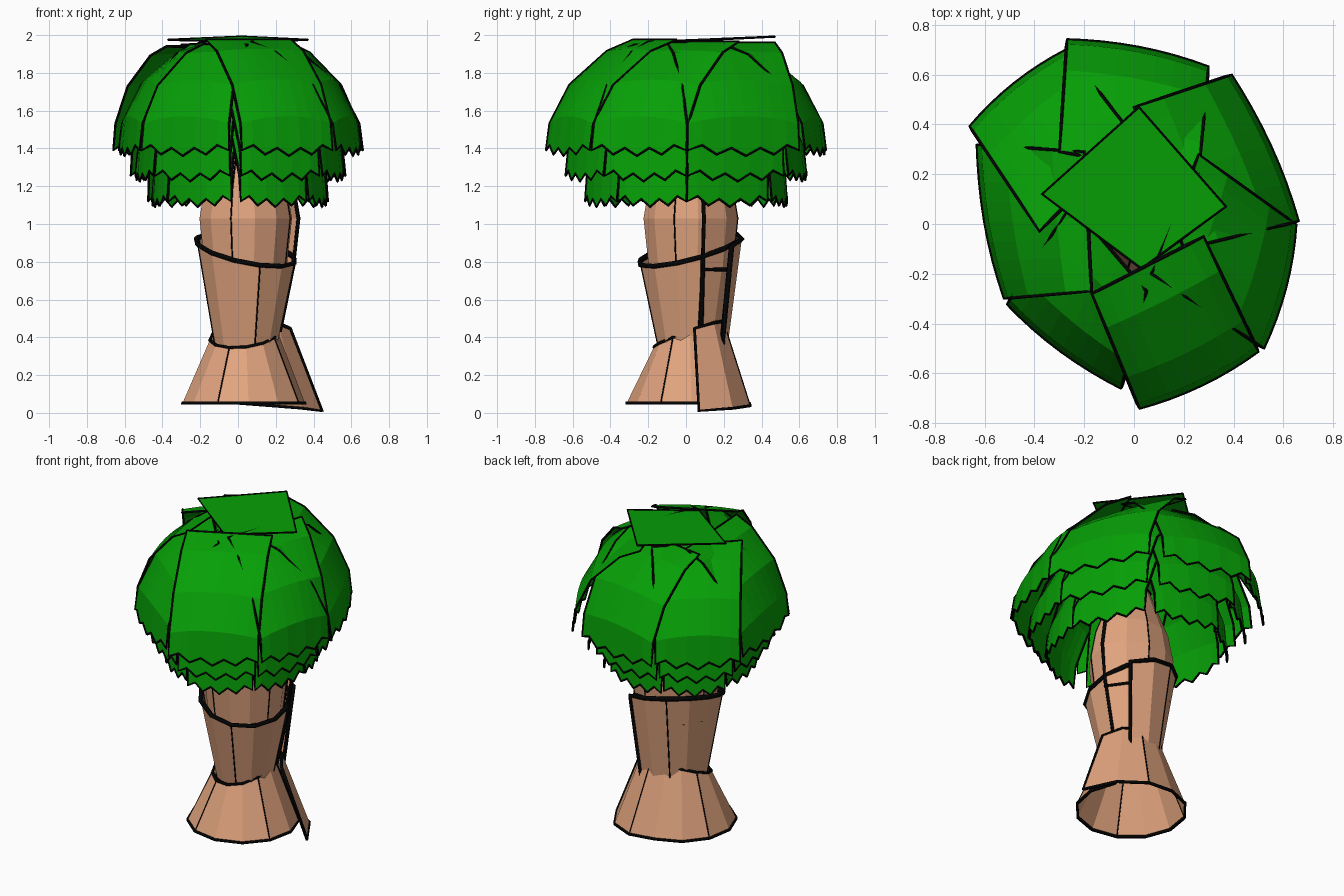
import bpy
from math import cos, sin, radians
from mathutils import Vector

if "Cube" in bpy.data.objects:
    bpy.data.objects.remove(bpy.data.objects["Cube"], do_unlink=True)


def material(name, color):
    m = bpy.data.materials.new(name)
    m.use_nodes = True
    m.diffuse_color = (*color, 1)
    m.node_tree.nodes["Principled BSDF"].inputs["Base Color"].default_value = (*color, 1)
    return m


GREEN = material("leaf green", (0.002, 0.35, 0.002))
BARK = material("bark tan", (0.75, 0.37, 0.21))
BLACK = material("outline black", (0.001, 0.001, 0.001))


def outline(name, paths, radius, cyclic):
    """Thin black square tubes along the given paths."""
    cu = bpy.data.curves.new(name, "CURVE")
    cu.dimensions = "3D"
    cu.bevel_depth = radius
    cu.bevel_resolution = 0
    for path in paths:
        sp = cu.splines.new("POLY")
        sp.points.add(len(path) - 1)
        for p, co in zip(sp.points, path):
            p.co = (*co, 1)
        sp.use_cyclic_u = cyclic
    cu.materials.append(BLACK)
    bpy.context.collection.objects.link(bpy.data.objects.new(name, cu))


def sheet(name, point, nu, nv, mat, edge):
    """Open grid of faces from point(column, row), with an outlined border."""
    grid = [[point(i, j) for j in range(nv + 1)] for i in range(nu + 1)]
    n = nv + 1
    faces = [(i * n + j, i * n + j + 1, (i + 1) * n + j + 1, (i + 1) * n + j)
             for i in range(nu) for j in range(nv)]
    me = bpy.data.meshes.new(name)
    me.from_pydata([p for col in grid for p in col], [], faces)
    me.materials.append(mat)
    bpy.context.collection.objects.link(bpy.data.objects.new(name, me))
    border = (grid[0] + [col[-1] for col in grid[1:]]
              + grid[-1][-2::-1] + [col[0] for col in grid[-2:0:-1]])
    outline(name + "_edge", [border], edge, True)
    return grid


# Trunk: three overlapping wraps of bark, each profile listed top to bottom
def bark_wrap(name, center, profile, start, flare, tilt, edge, drop=0.0):
    steps, sweep = 13, 385

    def point(i, j):
        turn = sweep * i / steps
        a = radians(start + turn)
        flap = max(0, 1 - turn / 90)
        r, z = profile[j]
        low = j / (len(profile) - 1)
        r += flap * (flare[0] * (1 - low) + flare[1] * low)
        x, y = r * cos(a), r * sin(a)
        z += (tilt[0] * x + tilt[1] * y) * (1 - low) - drop * flap * low
        return (center[0] + x, center[1] + y, z)

    grid = sheet(name, point, steps, len(profile) - 1, BARK, edge)
    outline(name + "_creases", grid[2:-1:3], 0.004, False)


bark_wrap("lower_trunk", (0.03, 0.01), [(0.18, 0.41), (0.325, 0.052)],
          8, (0.07, 0.095), (0.1, 0.35), 0.01, 0.041)
bark_wrap("middle_trunk", (0.04, 0.015), [(0.265, 0.86), (0.165, 0.33)],
          50, (0.03, 0.06), (-0.2, 0.25), 0.015)
bark_wrap("upper_trunk", (0.04, 0.02),
          [(0.11, 1.5), (0.22, 1.2), (0.25, 1.03), (0.22, 0.76)],
          15, (0.04, 0.04), (0, 0), 0.012)
outline("middle_trunk_seam", [[(0.3, 0.09, 0.82), (0.22, 0.08, 0.43)]], 0.012, False)


# Canopy: seven drooping leaf panels in three nested tiers with toothed hems
PROFILE = [(0.0, 1.95), (0.3, 1.91), (0.73, 1.76), (0.96, 1.57), (1.0, 1.38)]


def leaf(name, corners, lift, tier):
    top_a, top_b, hem_a, hem_b = (Vector(c) for c in corners)
    shrink = 1 - 0.14 * tier
    columns, rows = 8, len(PROFILE) - 1

    def point(i, j):
        t = i / columns
        s = 2 * t - 1
        k, z = PROFILE[j]
        hem = hem_a.lerp(hem_b, t) * shrink
        hem += hem.normalized() * 0.025 * (1 - s * s)
        p = top_a.lerp(top_b, t).lerp(hem, k)
        z += lift * (1 - k) - 0.135 * tier
        if j == rows:
            z += (0.02 if i % 2 else -0.02) + 0.03 * s * s
        else:
            z -= 0.04 * s * s * k
        return (p.x, p.y, z)

    sheet(name, point, columns, rows, GREEN, 0.007)


PANELS = {  # crown corners, hem corners, lift
    "front": ([(-0.17, -0.28), (0.28, -0.05), (0.02, -0.74), (0.5, -0.51)], 0.025),
    "front_left": ([(0.07, -0.2), (0.26, 0.28), (0.52, -0.5), (0.65, 0)], 0.015),
    "back_left": ([(0.2, -0.1), (0, 0.47), (0.66, 0.01), (0.39, 0.6)], 0.01),
    "back": ([(0.26, 0.2), (-0.3, 0.29), (0.3, 0.63), (-0.27, 0.74)], 0),
    "back_right": ([(0, 0.35), (-0.38, -0.03), (-0.27, 0.7), (-0.66, 0.39)], -0.01),
    "side_right": ([(-0.2, 0.29), (-0.17, -0.27), (-0.63, 0.32), (-0.52, -0.3)], 0.01),
    "front_right": ([(-0.25, 0.08), (0.05, -0.27), (-0.51, -0.32), (-0.05, -0.66)], 0),
}
for side, (corners, lift) in PANELS.items():
    for tier, label in enumerate(("outer", "middle", "inner")):
        leaf(f"{side}_{label}_leaf", corners, lift, tier)

# Square leaf lying over the crown
CROWN = [[(-0.37, 0.12, 1.975), (0.03, -0.18, 1.965)],
         [(0.02, 0.47, 1.992), (0.37, 0.07, 1.975)]]
sheet("crown_leaf", lambda i, j: CROWN[i][j], 1, 1, GREEN, 0.006)
